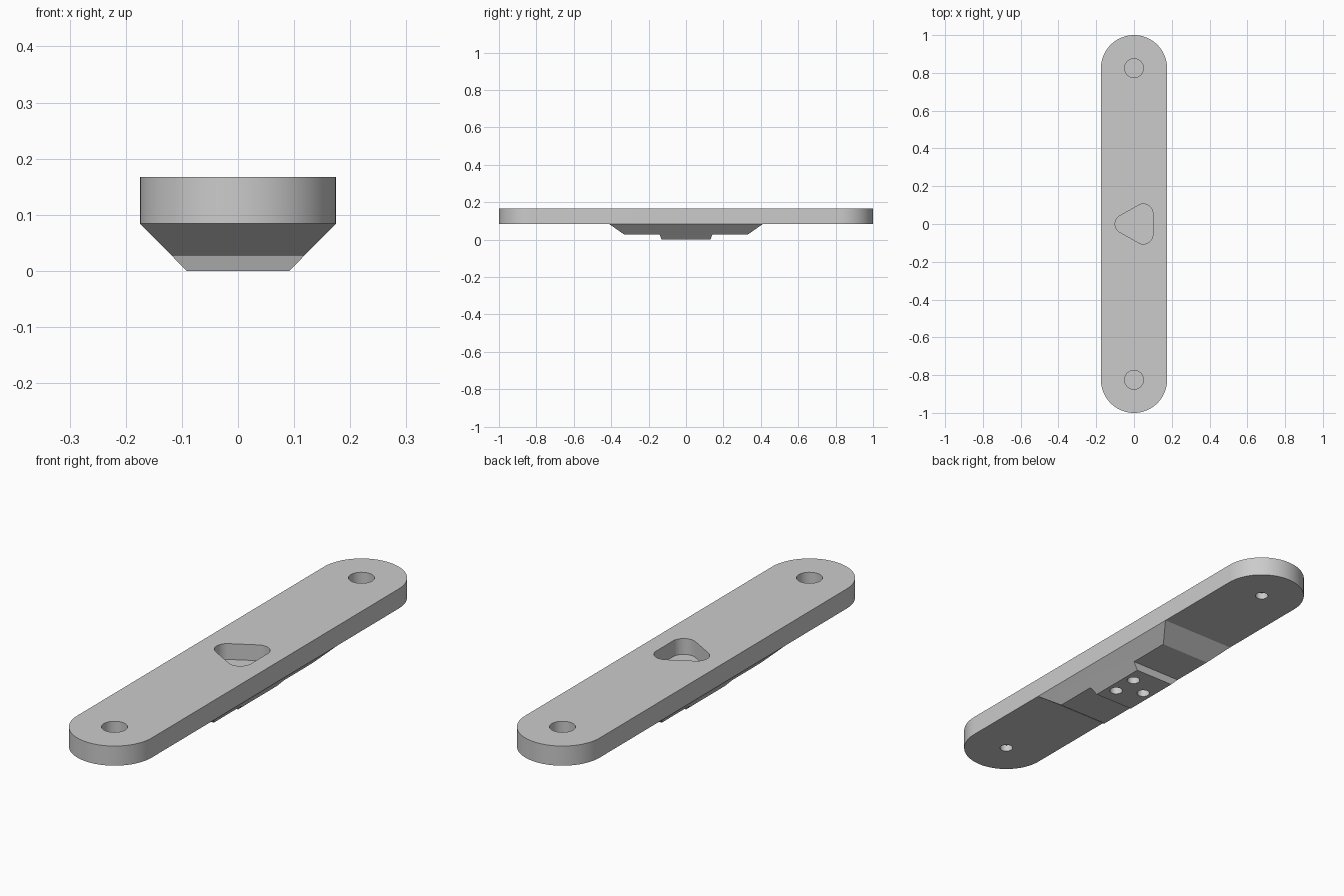
import bpy
import bmesh
from math import sin, cos, pi, radians

cube = bpy.data.objects.get("Cube")
if cube:
    bpy.data.objects.remove(cube, do_unlink=True)

HALF_W = 0.175              # half width of the bar
PLATE_Z, TOP_Z = 0.084, 0.167
STEP_Z = 0.027
HOLE_Y = 0.825              # end hole distance from the middle
CORNERS = [(-0.05, 0), (0.05, -0.056), (0.05, 0.056)]   # pocket corner centres

grey = bpy.data.materials.new("plain grey")
grey.use_nodes = True
grey.diffuse_color = (0.6, 0.6, 0.6, 1)
grey.node_tree.nodes["Principled BSDF"].inputs["Base Color"].default_value = (0.6, 0.6, 0.6, 1)


def arc(cx, cy, r, start, end, steps):
    """Points along an arc, angles in degrees."""
    return [(cx + r * cos(radians(start + (end - start) * i / steps)),
             cy + r * sin(radians(start + (end - start) * i / steps)))
            for i in range(steps + 1)]


def loft(name, low, high, z0, z1):
    """Closed solid between two matching outlines."""
    bm = bmesh.new()
    a = [bm.verts.new((x, y, z0)) for x, y in low]
    b = [bm.verts.new((x, y, z1)) for x, y in high]
    bm.faces.new(a)
    bm.faces.new(b)
    for i in range(len(a)):
        j = (i + 1) % len(a)
        bm.faces.new((a[i], a[j], b[j], b[i]))
    bmesh.ops.recalc_face_normals(bm, faces=bm.faces)
    mesh = bpy.data.meshes.new(name)
    bm.to_mesh(mesh)
    bm.free()
    mesh.materials.append(grey)
    obj = bpy.data.objects.new(name, mesh)
    bpy.context.collection.objects.link(obj)
    return obj


def rect(hx, hy):
    return [(-hx, -hy), (hx, -hy), (hx, hy), (-hx, hy)]


def cylinder(name, x, y, r, z0, z1):
    ring = arc(x, y, r, 0, 360, 48)[:-1]
    return loft(name, ring, ring, z0, z1)


def combine(target, tool, operation):
    """Apply a boolean and drop the tool."""
    tool.hide_render = True
    bpy.context.view_layer.objects.active = target
    mod = target.modifiers.new(tool.name, 'BOOLEAN')
    mod.operation = operation
    mod.solver = 'EXACT'
    mod.object = tool
    bpy.ops.object.modifier_apply(modifier=mod.name)
    bpy.data.objects.remove(tool, do_unlink=True)


# Long bar with round ends
end_y = 1 - HALF_W
outline = arc(0, end_y, HALF_W, 0, 180, 48) + arc(0, -end_y, HALF_W, 180, 360, 48)
bar = loft("mounting_bar", outline, outline, PLATE_Z, TOP_Z)

# Sloped step and small pad underneath
step = loft("under_step", rect(0.118, 0.33), rect(HALF_W, 0.412), STEP_Z, PLATE_Z)
pad = loft("under_pad", rect(0.092, 0.131), rect(0.118, 0.141), 0, STEP_Z)
combine(step, pad, 'UNION')

# Rounded triangular pocket in the top
pocket = (arc(*CORNERS[0], 0.05, 120, 240, 16) + arc(*CORNERS[1], 0.05, 240, 360, 16)
          + arc(*CORNERS[2], 0.05, 0, 120, 16))
combine(bar, loft("pocket_cutter", pocket, pocket, 0.1, 0.2), 'DIFFERENCE')

# Blind holes at both ends, wide above and narrow below
for y in (-HOLE_Y, HOLE_Y):
    combine(bar, cylinder("top_hole_cutter", 0, y, 0.05, 0.116, 0.2), 'DIFFERENCE')
    combine(bar, cylinder("end_hole_cutter", 0, y, 0.026, 0.05, 0.112), 'DIFFERENCE')

# Three small blind holes in the pad
for x, y in CORNERS:
    combine(step, cylinder("pad_hole_cutter", x, y, 0.026, -0.05, 0.03), 'DIFFERENCE')

# Smooth the curved walls and keep the edges sharp
bpy.ops.object.select_all(action='DESELECT')
for obj in (bar, step):
    obj.select_set(True)
bpy.context.view_layer.objects.active = bar
bpy.ops.object.shade_smooth_by_angle(angle=radians(20))
